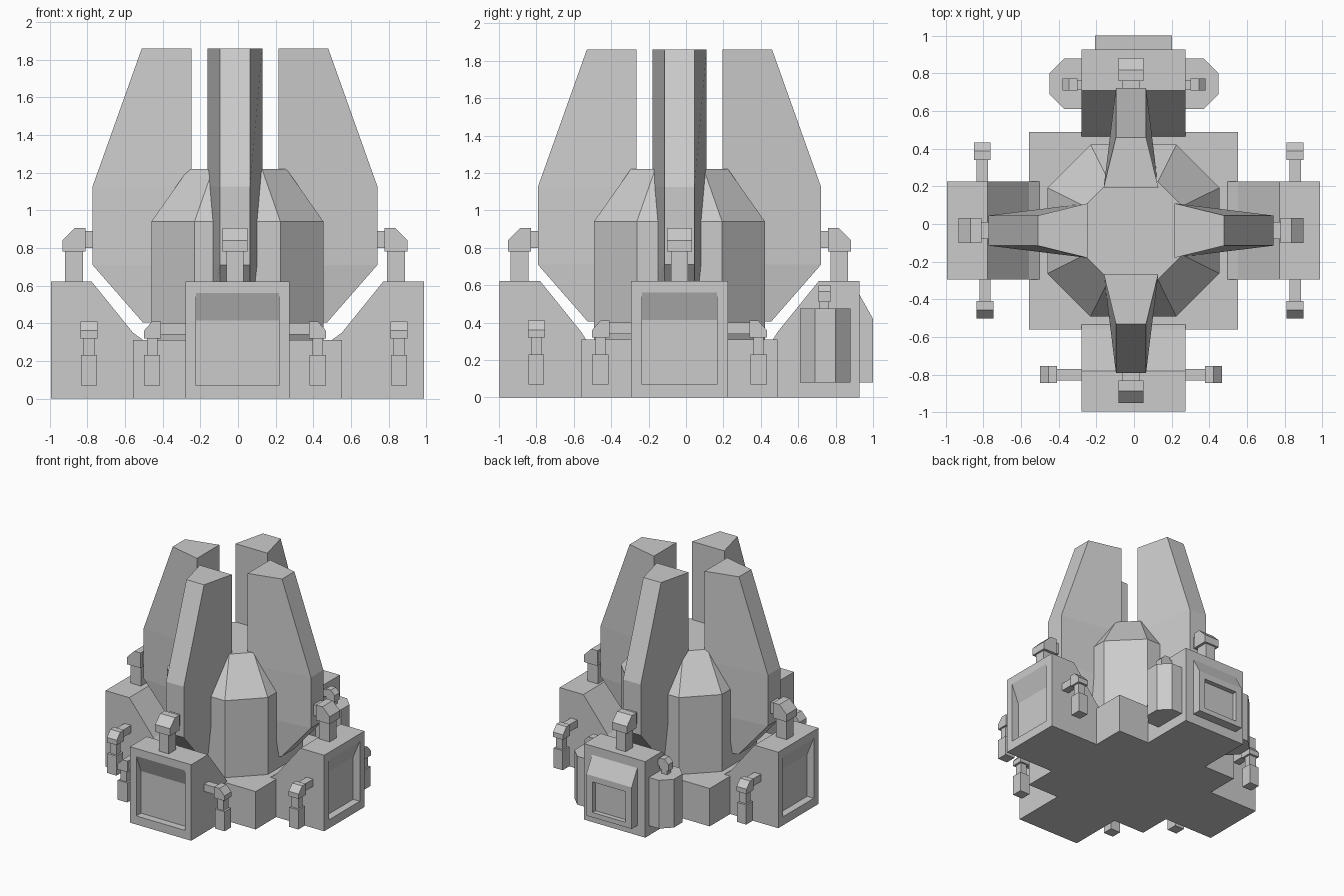
import bpy, bmesh
from math import radians
from mathutils import Matrix, Vector

if "Cube" in bpy.data.objects:
    bpy.data.objects.remove(bpy.data.objects["Cube"])

CX, CY = -0.003, -0.035      # hull centre
FX = -0.016                  # fin centre in x


def frame(x, y, deg):
    return Matrix.Translation((x, y, 0)) @ Matrix.Rotation(radians(deg), 4, 'Z')


def loft(name, rings, m=Matrix()):
    """Closed solid through equal-length rings of 3D points."""
    bm = bmesh.new()
    vs = [[bm.verts.new(m @ Vector(p)) for p in r] for r in rings]
    n = len(vs[0])
    for a, b in zip(vs, vs[1:]):
        for i in range(n):
            j = (i + 1) % n
            bm.faces.new((a[i], a[j], b[j], b[i]))
    bm.faces.new(vs[0][::-1])
    bm.faces.new(vs[-1])
    bmesh.ops.recalc_face_normals(bm, faces=bm.faces)
    me = bpy.data.meshes.new(name)
    bm.to_mesh(me)
    bm.free()
    ob = bpy.data.objects.new(name, me)
    bpy.context.collection.objects.link(ob)
    return ob


def prism(name, prof, half, m):
    """Profile in (outward, up), extruded sideways by +-half."""
    return loft(name, [[(u, s * half, v) for u, v in prof] for s in (-1, 1)], m)


def box(name, u0, u1, z0, z1, half, m):
    return prism(name, [(u0, z0), (u1, z0), (u1, z1), (u0, z1)], half, m)


def cut(ob, cutter):
    mod = ob.modifiers.new("cut", 'BOOLEAN')
    mod.operation = 'DIFFERENCE'
    mod.solver = 'EXACT'
    mod.object = cutter
    bpy.context.view_layer.objects.active = ob
    bpy.ops.object.modifier_apply(modifier=mod.name)
    bpy.data.objects.remove(cutter)


def octagon(h, f, z):
    pts = [(h, -f), (h, f), (f, h), (-f, h), (-h, f), (-h, -f), (-f, -h), (f, -h)]
    return [(x, y, z) for x, y in pts]


# Base slab and faceted core
loft("base_slab", [[(x, y, z) for x, y in ((-.555, -.525), (.555, -.525), (.555, .525), (-.555, .525))]
                   for z in (0, .31)], frame(CX, CY, 0))
loft("core", [octagon(.457, .228, .30), octagon(.457, .228, .94), octagon(.26, .13, 1.22)],
     frame(CX, CY, 0))


def side_pipe(pos, deg, side, hw):
    """Bent pipe hanging off the flank of an arm."""
    p = frame(FX, CY, deg) @ Vector((pos, 0, 0))
    m = frame(p.x, p.y, deg + 90 * side)
    box("side_pipe_stub", hw - .02, hw + .13, .34, .40, .03, m)
    a, b = hw + .115, hw + .207
    prism("side_pipe_elbow", [(a, .32), (b, .32), (b, .36), (b - .045, .41), (a, .41)], .045, m)
    box("side_pipe_leg", hw + .135, hw + .19, .22, .33, .03, m)
    box("side_pipe_foot", hw + .12, hw + .207, .07, .23, .042, m)


# Four arms with panels, fins and pipes: right, back, left, front
for deg in (0, 90, 180, 270):
    along_x = deg % 180 == 0
    R, hw, d = (.99, .26, 0) if along_x else (.962, .277, -.03)
    m = frame(CX, CY, deg)
    arm = prism("arm", [(.5, 0), (R, 0), (R, .622), (.775 + d, .622), (.555 + d, .35), (.5, .31)], hw, m)
    pw = .2 if along_x else .22
    if deg == 90:
        # Back arm has a raised hatch with its own recess
        hatch = prism("hatch", [(R - .02, .08), (R + .073, .08), (R + .073, .42), (R, .55), (R - .02, .55)],
                      .205, m)
        cut(hatch, box("hatch_cutter", R + .035, R + .2, .12, .37, .15, m))
    else:
        cut(arm, prism("panel_cutter", [(R + .05, .07), (R - .06, .07), (R - .06, .415),
                                        (R, .56), (R + .05, .56)], pw, m))

    # Tall tapered fin
    f = frame(FX, CY, deg)
    loft("fin", [[(ri, -.145, z), (ro, -.08, z), (ro, .08, z), (ri, .145, z)]
                 for ri, ro, z in ((.23, .49, .405), (.23, .757, .71), (.23, .757, 1.125), (.23, .495, 1.86))], f)

    # Bent pipe from arm top to fin
    box("top_pipe_post", .807, .902, .60, .79, .045, f)
    prism("top_pipe_elbow", [(.795, .78), (.917, .78), (.917, .84), (.852, .905), (.795, .905)], .067, f)
    box("top_pipe_stub", .70, .80, .80, .89, .045, f)

    # Flank pipes (the back arm carries pods instead)
    if deg != 90:
        near, far = {0: (.872, .872), 180: (.79, .775), 270: (.765, .765)}[deg]
        side_pipe(near, deg, -1, hw)
        side_pipe(far, deg, 1, hw)

# Octagonal pods on both sides of the back arm
for s in (-1, 1):
    plan = [(.25, .61), (.37, .61), (.45, .69), (.45, .80), (.37, .88), (.25, .88)]
    loft("pod", [[(s * x, y, z) for x, y in plan] for z in (.08, .475)])
    p = frame(0, .74, 0 if s > 0 else 180)
    box("pod_pipe_post", .315, .365, .46, .53, .025, p)
    prism("pod_pipe_elbow", [(.30, .51), (.38, .51), (.38, .565), (.345, .60), (.30, .60)], .032, p)
    box("pod_pipe_stub", .25, .31, .53, .585, .025, p)
